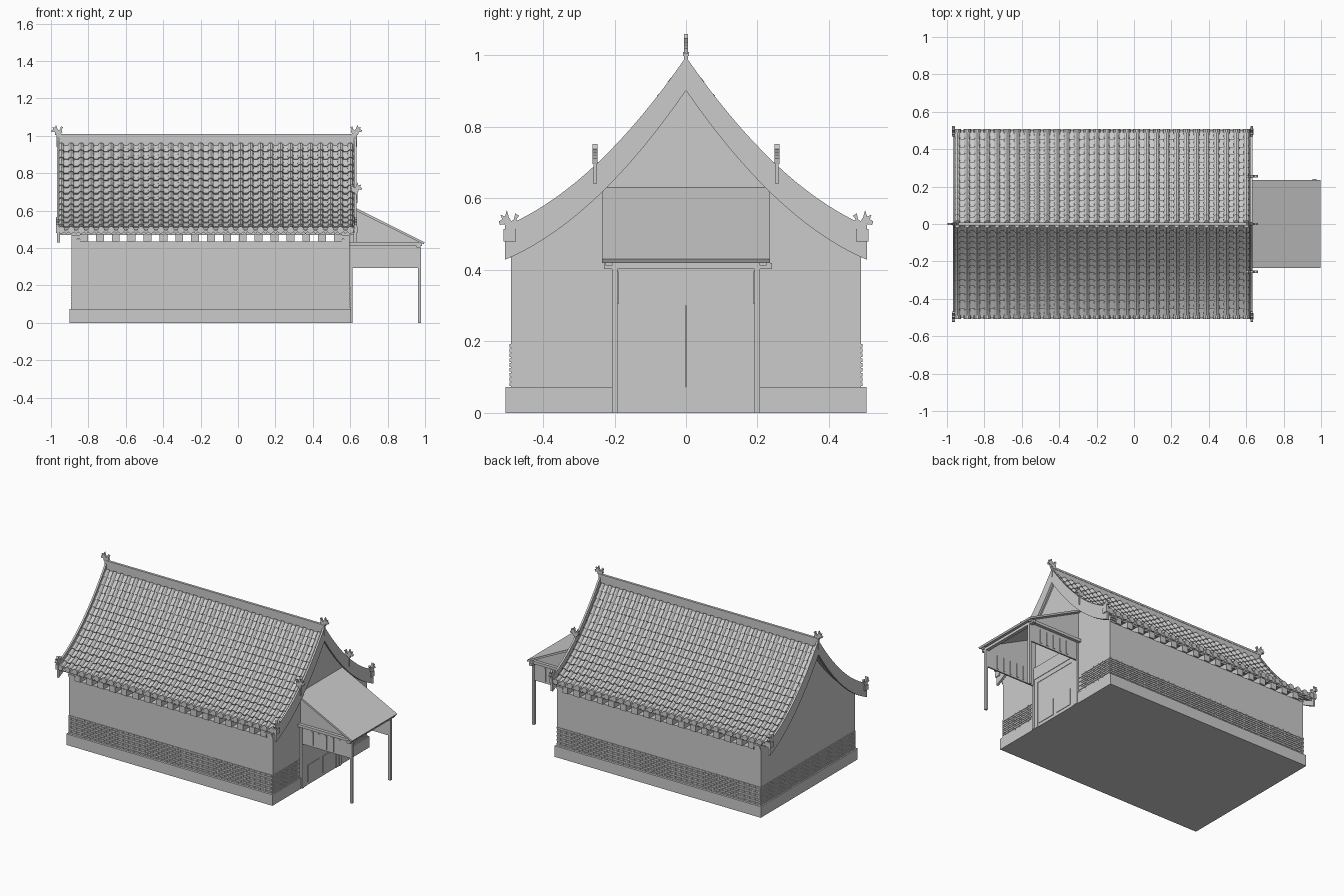
import bpy, bmesh, math
from mathutils import Vector

if "Cube" in bpy.data.objects:
    bpy.data.objects.remove(bpy.data.objects["Cube"])

X0, X1 = -0.965, 0.63          # roof ends
W0, W1 = -0.89, 0.597          # wall ends


def finish(bm, name):
    bmesh.ops.recalc_face_normals(bm, faces=bm.faces[:])
    me = bpy.data.meshes.new(name)
    bm.to_mesh(me)
    bm.free()
    ob = bpy.data.objects.new(name, me)
    bpy.context.collection.objects.link(ob)
    return ob


def add_box(bm, x0, x1, y0, y1, z0, z1):
    v = [bm.verts.new((x, y, z)) for z in (z0, z1)
         for x, y in ((x0, y0), (x1, y0), (x1, y1), (x0, y1))]
    for f in ((3, 2, 1, 0), (4, 5, 6, 7), (0, 1, 5, 4), (1, 2, 6, 5), (2, 3, 7, 6), (3, 0, 4, 7)):
        bm.faces.new([v[i] for i in f])


def boxes(name, *dims):
    bm = bmesh.new()
    for d in dims:
        add_box(bm, *d)
    return finish(bm, name)


def loft(bm, ring_a, ring_b):
    a = [bm.verts.new(p) for p in ring_a]
    b = [bm.verts.new(p) for p in ring_b]
    n = len(a)
    for i in range(n):
        j = (i + 1) % n
        bm.faces.new((a[i], a[j], b[j], b[i]))
    bm.faces.new(a[::-1])
    bm.faces.new(b)


def prism_x(bm, pts, x0, x1):
    loft(bm, [(x0, y, z) for y, z in pts], [(x1, y, z) for y, z in pts])


def prism_y(bm, pts, y0, y1):
    loft(bm, [(x, y0, z) for x, z in pts], [(x, y1, z) for x, z in pts])


# Concave roof section
def deck(y):
    y = abs(y)
    return 0.95 - 1.45 * y + 1.017 * y * y


def on_roof(x, side, y, h):
    slope = -1.45 + 2.034 * y
    n = Vector((-slope, 1)).normalized()
    return (x, side * (y + n.x * h), deck(y) + n.y * h)


EAVE = 0.49
fine = [EAVE * i / 400 for i in range(401)]
lens = [0]
for a, b in zip(fine, fine[1:]):
    lens.append(lens[-1] + math.hypot(b - a, deck(b) - deck(a)))
ROWS = 14
stations = [next(y for y, l in zip(fine, lens) if l >= lens[-1] * i / ROWS - 1e-9)
            for i in range(ROWS + 1)]
curve = [EAVE * i / 16 for i in range(17)]
both = [-y for y in curve[:0:-1]] + curve

# Plinth, walls and gables
boxes("plinth", (-0.9, 0.605, -0.505, 0.505, 0, 0.073))
boxes("walls", (W0, W1, -0.49, 0.49, 0.07, 0.435))
for name, xa, xb in (("gable_left", W0, W0 + 0.03), ("gable_right", W1 - 0.03, W1)):
    bm = bmesh.new()
    prism_x(bm, [(-EAVE, 0.43)] + [(y, deck(y) - 0.004) for y in both] + [(EAVE, 0.43)], xa, xb)
    finish(bm, name)

# Brick band around the wall foot
bm = bmesh.new()
P, pitch, L = 0.004, 0.0135, 0.04
for c in range(9):
    z0 = 0.075 + c * pitch
    z1 = z0 + 0.010
    shift = L / 2 * (c % 2)
    nx = int((W1 - W0) / L)
    for i in range(nx + 1):
        a = max(W0, W0 + i * L - shift)
        b = min(W1, W0 + (i + 1) * L - shift - 0.003)
        if b > a:
            for s in (-1, 1):
                add_box(bm, a, b, *sorted((s * 0.485, s * (0.49 + P))), z0, z1)
    for i in range(25):
        a = max(-0.49, -0.49 + i * L - shift)
        b = min(0.49, -0.49 + (i + 1) * L - shift - 0.003)
        add_box(bm, W0 - P, W0 + 0.005, a, b, z0, z1)
        if a > 0.2 or b < -0.2:
            add_box(bm, W1 - 0.005, W1 + P, a, b, z0, z1)
finish(bm, "brick_band")

# Roof deck
bm = bmesh.new()
for s in (-1, 1):
    prism_x(bm, [(s * y, deck(y)) for y in curve] +
            [(s * y, deck(y) - 0.014) for y in reversed(curve)], X0, X1)
finish(bm, "roof_deck")

# Bargeboards and verge ridges along the gable edges
for name, lo, hi, w in (("bargeboard", -0.048, 0.004, 0.015), ("verge_ridge", 0.0, 0.046, 0.012)):
    bm = bmesh.new()
    for xa in (X0 - 0.003, X1 + 0.003 - w):
        for s in (-1, 1):
            ys = curve + [0.507]
            prism_x(bm, [(s * y, deck(y) + hi) for y in ys] +
                    [(s * y, deck(y) + lo) for y in reversed(ys)], xa, xa + w)
    finish(bm, name)

# Cover tiles, pan tiles and eave discs
SP = 0.0533
cols = [-0.945 + i * SP for i in range(30)]
arc = [math.pi * i / 6 for i in range(7)]


def half_round(x, s, y, r):
    return [on_roof(x + r * math.cos(t), s, y, 1.6 * r * math.sin(t)) for t in arc]


def pan(x, s, y, lift):
    top = [(-0.019, 0.009), (-0.009, 0.004), (0.009, 0.004), (0.019, 0.009)]
    return ([on_roof(x + dx, s, y, h + lift) for dx, h in top] +
            [on_roof(x + 0.019, s, y, -0.002), on_roof(x - 0.019, s, y, -0.002)])


covers, pans, discs = bmesh.new(), bmesh.new(), bmesh.new()
for s in (-1, 1):
    for i, x in enumerate(cols):
        for ya, yb in zip(stations, stations[1:]):
            loft(covers, half_round(x, s, ya, 0.0145), half_round(x, s, yb, 0.018))
            if i < 29:
                loft(pans, pan(x + SP / 2, s, ya, 0), pan(x + SP / 2, s, yb, 0.008))
        ring = [2 * math.pi * k / 10 for k in range(10)]
        zc = deck(EAVE) + 0.013
        loft(discs, [(x + 0.019 * math.cos(t), s * 0.488, zc + 0.019 * math.sin(t)) for t in ring],
             [(x + 0.019 * math.cos(t), s * 0.507, zc + 0.019 * math.sin(t)) for t in ring])
        if i < 29:
            m = x + SP / 2
            tri = [(m - 0.019, zc), (m, zc - 0.022), (m + 0.019, zc)]
            prism_y(discs, tri, s * 0.488, s * 0.502)
finish(covers, "cover_tiles")
finish(pans, "pan_tiles")
finish(discs, "eave_tile_ends")

# Ridge beam
boxes("ridge", (X0 - 0.005, X1 + 0.005, -0.006, 0.006, 0.94, 1.0),
      (X0 - 0.005, X1 + 0.005, -0.008, 0.008, 0.998, 1.01))

# Rafter ends and corner corbels beneath the eaves
raft = []
for s in (-1, 1):
    for i in range(17):
        x = -0.8235 + i * 0.0849
        raft.append((x - 0.021, x + 0.021, *sorted((s * 0.43, s * 0.5)), 0.435, 0.476))
boxes("rafter_ends", *raft)
corb = []
for s in (-1, 1):
    for xa, xb in ((W0, W0 + 0.05), (W1 - 0.05, W1)):
        for k in range(3):
            corb.append((xa, xb, *sorted((s * 0.45, s * (0.492 + 0.006 * k))),
                         0.436 + k * 0.012, 0.446 + k * 0.012))
boxes("corner_corbels", *corb)

# Beast finials: outline facing outward, u along facing direction
beast = [(-0.014, 0), (0.012, 0), (0.015, 0.016), (0.03, 0.014), (0.033, 0.024), (0.022, 0.03),
         (0.028, 0.042), (0.014, 0.038), (0.008, 0.055), (0.002, 0.036), (-0.006, 0.024),
         (-0.014, 0.03), (-0.018, 0.046), (-0.03, 0.04), (-0.022, 0.03), (-0.026, 0.014)]
bm = bmesh.new()
for s, xe in ((-1, X0), (1, X1)):
    for t in (-0.006, 0):
        prism_y(bm, [(xe + s * u, 1.005 + v) for u, v in beast], t, t + 0.006)
    for sy in (-1, 1):
        prism_x(bm, [(sy * (0.494 + 0.9 * u), 0.512 + v) for u, v in beast], xe - 0.007, xe + 0.007)
        add_box(bm, xe - 0.009, xe + 0.009, *sorted((sy * 0.475, sy * 0.51)), 0.48, 0.514)
for sy in (-1, 1):
    y = sy * 0.255
    prism_y(bm, [(X1 + u, 0.697 + v) for u, v in beast], y - 0.007, y + 0.007)
    add_box(bm, X1 - 0.008, X1 + 0.008, y - 0.004, y + 0.004, 0.64, 0.7)
finish(bm, "beast_finials")

# Door with frame and raised panels
boxes("door_frame", (0.59, 0.612, -0.205, -0.185, 0, 0.41), (0.59, 0.612, 0.185, 0.205, 0, 0.41),
      (0.59, 0.612, -0.19, 0.19, 0.33, 0.41), (0.59, 0.609, -0.19, -0.158, 0, 0.33),
      (0.59, 0.609, 0.155, 0.19, 0, 0.33), (0.59, 0.609, -0.16, 0.16, 0.3, 0.33))
boxes("door_leaves", (0.59, 0.6065, -0.158, -0.002, 0, 0.3), (0.59, 0.6065, 0, 0.155, 0, 0.3))
boxes("door_panels", (0.6, 0.61, -0.143, -0.017, 0.02, 0.13), (0.6, 0.61, 0.013, 0.14, 0.02, 0.13))

# Porch roof, sides, beams and posts
bm = bmesh.new()
prism_y(bm, [(0.59, 0.634), (0.998, 0.43), (0.992, 0.42), (0.59, 0.62)], -0.235, 0.235)
finish(bm, "porch_roof")
bm = bmesh.new()
for s in (-1, 1):
    prism_y(bm, [(0.59, 0.294), (0.965, 0.294), (0.965, 0.436), (0.59, 0.622)], s * 0.193, s * 0.203)
    for i in range(5):
        x = 0.68 + i * 0.05
        add_box(bm, x, x + 0.012, *sorted((s * 0.189, s * 0.207)), 0.305, 0.395)
finish(bm, "porch_sides")
boxes("porch_beams", (0.955, 0.977, -0.23, 0.24, 0.402, 0.42),
      (0.595, 0.985, -0.225, -0.205, 0.412, 0.43), (0.595, 0.985, 0.205, 0.225, 0.412, 0.43))
boxes("porch_posts", (0.963, 0.978, -0.207, -0.191, 0, 0.404), (0.963, 0.978, 0.191, 0.207, 0, 0.404))
